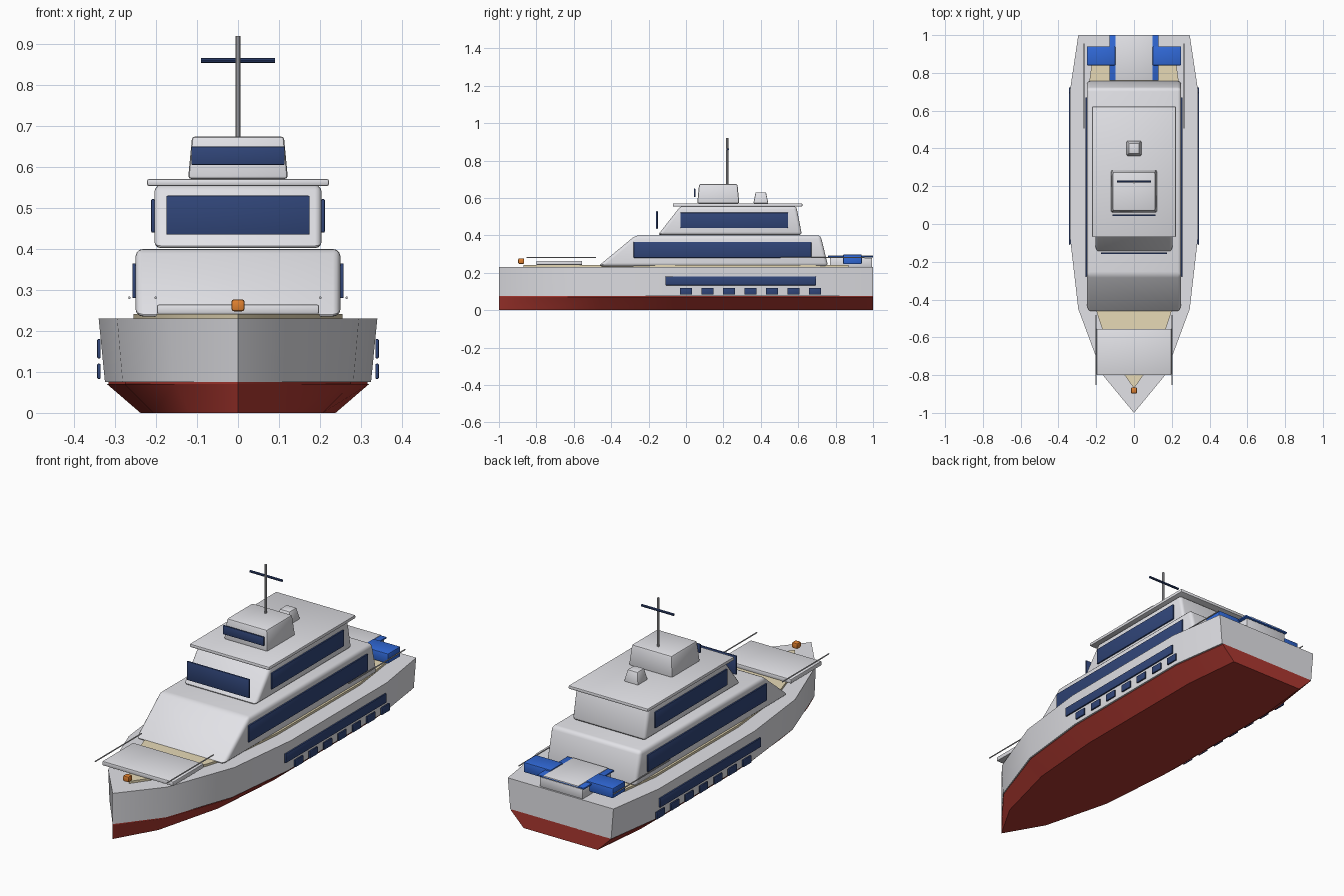
import bpy, bmesh, math

cube = bpy.data.objects.get("Cube")
if cube:
    bpy.data.objects.remove(cube, do_unlink=True)


def material(name, r, g, b):
    m = bpy.data.materials.new(name)
    m.use_nodes = True
    m.diffuse_color = (r, g, b, 1)
    m.node_tree.nodes["Principled BSDF"].inputs["Base Color"].default_value = (r, g, b, 1)
    return m


WHITE = material("white paint", 0.82, 0.82, 0.86)
RED = material("red antifouling", 0.42, 0.04, 0.03)
NAVY = material("dark blue glass", 0.03, 0.06, 0.19)
BLUE = material("bright blue", 0.03, 0.14, 0.68)
TAN = material("pale teak", 0.8, 0.7, 0.47)
ORANGE = material("orange", 0.75, 0.22, 0.03)
METAL = material("grey metal", 0.5, 0.5, 0.52)


def finish(name, bm, mat, bevel=0, segments=2):
    """Bevel, shade and link a bmesh as a named object."""
    bmesh.ops.recalc_face_normals(bm, faces=bm.faces)
    if bevel:
        bmesh.ops.bevel(bm, geom=bm.edges[:], offset=bevel, segments=segments,
                        profile=0.5, affect='EDGES', clamp_overlap=True)
    me = bpy.data.meshes.new(name)
    bm.to_mesh(me)
    bm.free()
    me.materials.append(mat)
    for p in me.polygons:
        p.use_smooth = True
    me.set_sharp_from_angle(angle=math.radians(32))
    ob = bpy.data.objects.new(name, me)
    bpy.context.collection.objects.link(ob)
    return ob


def loft(name, lower, upper, mat, bevel=0, segments=2):
    """Join two matching rings of points into a closed solid."""
    bm = bmesh.new()
    a = [bm.verts.new(p) for p in lower]
    b = [bm.verts.new(p) for p in upper]
    bm.faces.new(a)
    bm.faces.new(b)
    for i in range(len(a)):
        j = (i + 1) % len(a)
        bm.faces.new((a[i], a[j], b[j], b[i]))
    return finish(name, bm, mat, bevel, segments)


def box(name, x, y, z, mat, bevel=0.003, taper=0):
    """Box from (min, max) ranges, with the top drawn in by taper."""
    def ring(h, t):
        return [(x[0] + t, y[0] + t, h), (x[1] - t, y[0] + t, h),
                (x[1] - t, y[1] - t, h), (x[0] + t, y[1] - t, h)]
    return loft(name, ring(z[0], 0), ring(z[1], taper), mat, bevel)


def pair(name, x, y, z, mat, bevel=0.003):
    """Box on the left side and its mirror on the right."""
    box("left_" + name, x, y, z, mat, bevel)
    box("right_" + name, (-x[1], -x[0]), y, z, mat, bevel)


def house(name, half, profile, bevel):
    """Cabin block: a side profile extruded across the beam."""
    loft(name, [(-half, y, z) for y, z in profile],
         [(half, y, z) for y, z in profile], WHITE, bevel, 3)


def rod(name, p, axis, length, radius, mat):
    bm = bmesh.new()
    bmesh.ops.create_cone(bm, cap_ends=True, segments=10, radius1=radius,
                          radius2=radius, depth=length)
    ob = finish(name, bm, mat)
    ob.location = p
    ob.rotation_euler = {'X': (0, math.pi / 2, 0), 'Y': (math.pi / 2, 0, 0), 'Z': (0, 0, 0)}[axis]
    return ob


# Hull: one plan outline, scaled at each level
half_plan = [(0.165, -0.8), (0.295, -0.45), (0.34, -0.06), (0.34, 0.7), (0.295, 1)]
plan = [(0, -1)] + half_plan + [(-x, y) for x, y in reversed(half_plan)]


def level(z, sx, sy=1):
    return [(x * sx, y * sy, z) for x, y in plan]


loft("lower_hull", level(0, 0.7), level(0.07, 0.94), RED)
loft("hull_seam", level(0.07, 0.93), level(0.076, 0.93), RED)
loft("upper_hull", level(0.075, 0.955), level(0.23, 1), WHITE)
loft("deck", level(0.229, 0.75, 0.87), level(0.241, 0.75, 0.87), TAN)

# Cabins, roof and wheelhouse
house("main_cabin", 0.25, [(-0.47, 0.235), (0.76, 0.235), (0.72, 0.4), (-0.27, 0.4)], 0.018)
house("upper_cabin", 0.204, [(-0.15, 0.402), (0.62, 0.402), (0.59, 0.556), (-0.03, 0.556)], 0.016)
box("roof", (-0.222, 0.222), (-0.07, 0.622), (0.554, 0.571), WHITE, 0.005)
box("wheelhouse", (-0.122, 0.122), (0.06, 0.285), (0.571, 0.675), WHITE, 0.008, 0.01)
box("roof_vent", (-0.04, 0.04), (0.36, 0.44), (0.571, 0.63), WHITE, 0.005, 0.012)

# Windows
box("wheelhouse_window", (-0.114, 0.114), (0.042, 0.051), (0.605, 0.65), NAVY)
box("front_window", (-0.175, 0.175), (-0.16, -0.151), (0.435, 0.53), NAVY)
pair("upper_window", (0.203, 0.212), (-0.03, 0.545), (0.44, 0.522), NAVY)
pair("main_window", (0.249, 0.258), (-0.28, 0.67), (0.28, 0.365), NAVY)
pair("hull_window", (0.335, 0.344), (-0.11, 0.695), (0.133, 0.18), NAVY)
for i in range(7):
    y = 0.115 * i
    pair(f"porthole_{i + 1}", (0.335, 0.344), (y - 0.033, y + 0.033), (0.083, 0.12), NAVY)

# Mast and crossbar
rod("mast", (0, 0.22, 0.795), 'Z', 0.25, 0.006, METAL)
rod("mast_crossbar", (0, 0.225, 0.86), 'X', 0.18, 0.006, NAVY)

# Foredeck pad, bow light and rails
box("foredeck_pad", (-0.198, 0.198), (-0.8, -0.555), (0.242, 0.264), WHITE, 0.004)
box("bow_light", (-0.016, 0.016), (-0.897, -0.865), (0.248, 0.277), ORANGE, 0.006)
for side, s in (("left", 1), ("right", -1)):
    rod(side + "_bow_rail", (s * 0.201, -0.667, 0.281), 'Y', 0.37, 0.003, METAL)
    rod(side + "_stern_rail", (s * 0.265, 0.73, 0.281), 'Y', 0.45, 0.003, METAL)

# Stern platform with blue trim
box("stern_platform", (-0.12, 0.12), (0.77, 0.995), (0.23, 0.28), WHITE, 0.004)
box("platform_trim", (-0.13, 0.13), (0.76, 1.0), (0.283, 0.291), BLUE, 0.002)
box("platform_top", (-0.098, 0.098), (0.76, 1.0), (0.284, 0.293), WHITE, 0.001)
pair("stern_float", (0.098, 0.25), (0.84, 0.94), (0.247, 0.298), BLUE, 0.005)
